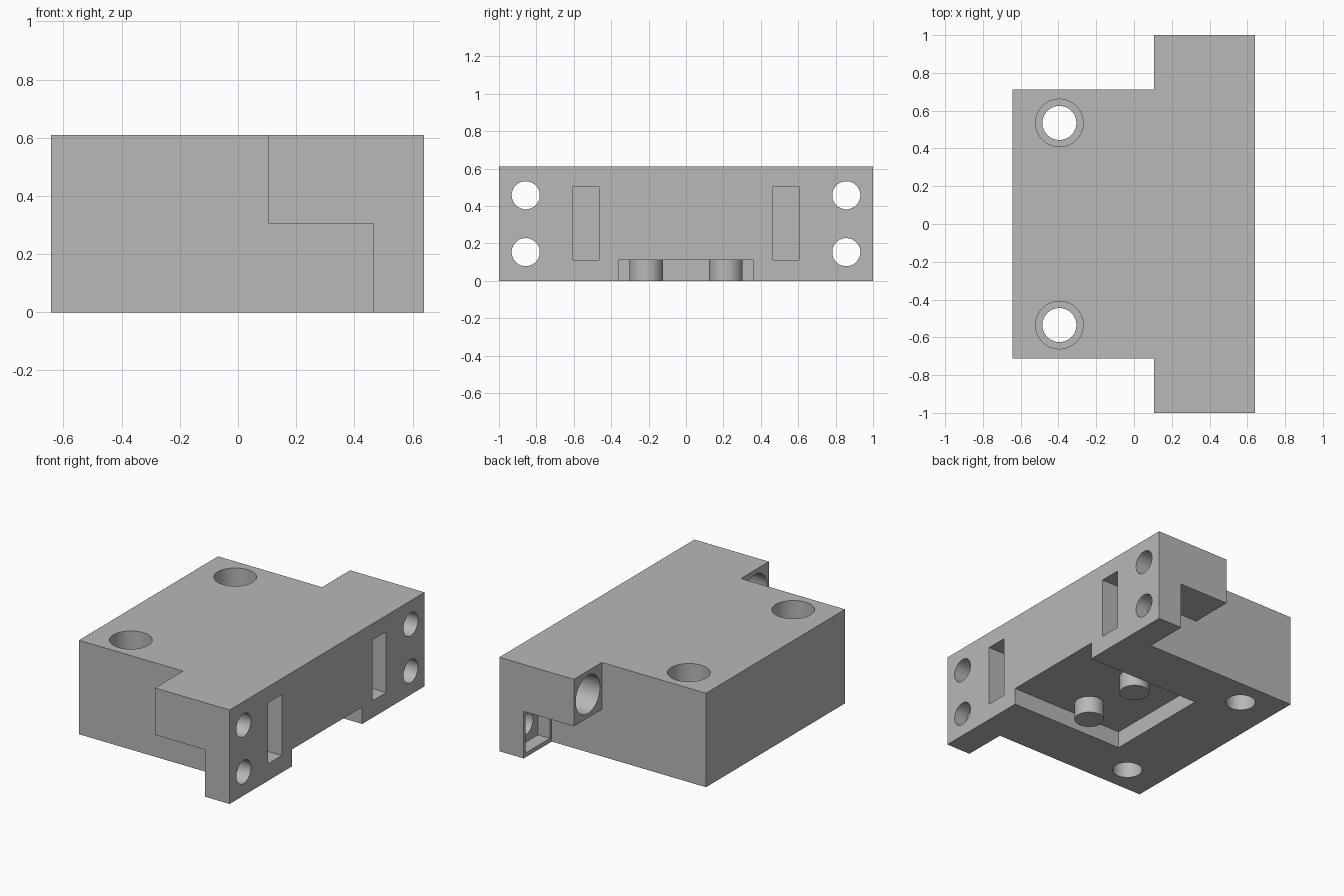
import bpy
import bmesh
from math import radians
from mathutils import Matrix, Vector

default_cube = bpy.data.objects.get("Cube")
if default_cube:
    bpy.data.objects.remove(default_cube, do_unlink=True)

grey = bpy.data.materials.new("plain_grey")
grey.use_nodes = True
colour = (0.48, 0.48, 0.48, 1)
grey.diffuse_color = colour
grey.node_tree.nodes["Principled BSDF"].inputs["Base Color"].default_value = colour


def finish(name, bm):
    bmesh.ops.recalc_face_normals(bm, faces=bm.faces)
    mesh = bpy.data.meshes.new(name)
    bm.to_mesh(mesh)
    bm.free()
    mesh.materials.append(grey)
    obj = bpy.data.objects.new(name, mesh)
    bpy.context.collection.objects.link(obj)
    return obj


def box(name, low, high):
    low, high = Vector(low), Vector(high)
    bm = bmesh.new()
    bmesh.ops.create_cube(bm, size=1, matrix=Matrix.Translation((low + high) / 2)
                          @ Matrix.Diagonal((*(high - low), 1)))
    return finish(name, bm)


def rod(name, start, end, radius):
    start, end = Vector(start), Vector(end)
    axis = end - start
    turn = axis.to_track_quat("Z", "Y").to_matrix().to_4x4()
    bm = bmesh.new()
    bmesh.ops.create_cone(bm, cap_ends=True, segments=64, radius1=radius, radius2=radius,
                          depth=axis.length, matrix=Matrix.Translation((start + end) / 2) @ turn)
    return finish(name, bm)


def side_prism(name, profile, y0, y1):
    bm = bmesh.new()
    face = bm.faces.new([bm.verts.new((x, y0, z)) for x, z in profile])
    out = bmesh.ops.extrude_face_region(bm, geom=[face])
    verts = [v for v in out["geom"] if isinstance(v, bmesh.types.BMVert)]
    bmesh.ops.translate(bm, verts=verts, vec=(0, y1 - y0, 0))
    return finish(name, bm)


# Main block, and the underside recess open to the flange face
block = box("mounting_block", (-0.643, -1, 0), (0.64, 1, 0.61))
cutters = [box("recess_cutter", (-0.18, -0.36, -0.1), (0.8, 0.36, 0.11))]

step = [(-0.8, -0.1), (0.465, -0.1), (0.465, 0.305), (0.105, 0.305), (0.105, 0.8), (-0.8, 0.8)]
for s in (-1, 1):
    hole_y, wing_y = s * 0.535, s * 0.857
    cutters += [
        # Stepped space behind each wing
        side_prism("wing_cutter", step, s * 0.713, s * 1.2),
        # Vertical bolt hole with counterbore
        rod("bolt_cutter", (-0.395, hole_y, -0.1), (-0.395, hole_y, 0.8), 0.09),
        rod("bolt_head_cutter", (-0.395, hole_y, 0.3), (-0.395, hole_y, 0.8), 0.126),
        # Upper wing hole with counterbore
        rod("upper_hole_cutter", (0, wing_y, 0.457), (0.8, wing_y, 0.457), 0.075),
        rod("upper_bore_cutter", (0, wing_y, 0.457), (0.4, wing_y, 0.457), 0.124),
        # Lower wing hole with square pocket
        rod("lower_hole_cutter", (0.3, wing_y, 0.153), (0.8, wing_y, 0.153), 0.075),
        box("pocket_cutter", (0.4, wing_y - 0.125, 0.028), (0.55, wing_y + 0.125, 0.278)),
        # Upright slot in the flange face
        box("slot_cutter", (0.3, hole_y - 0.07, 0.11), (0.8, hole_y + 0.07, 0.505)),
    ]

bpy.context.view_layer.objects.active = block
for cutter in cutters:
    cutter.hide_render = True
    cut = block.modifiers.new(cutter.name, "BOOLEAN")
    cut.operation = "DIFFERENCE"
    cut.solver = "EXACT"
    cut.object = cutter
    bpy.ops.object.modifier_apply(modifier=cut.name)
for cutter in cutters:
    bpy.data.objects.remove(cutter, do_unlink=True)

# Locating pegs in the recess
parts = [block]
for side, s in (("right", -1), ("left", 1)):
    parts.append(rod(side + "_peg", (0.175, s * 0.213, 0), (0.175, s * 0.213, 0.12), 0.09))

bpy.ops.object.select_all(action="DESELECT")
for part in parts:
    part.select_set(True)
bpy.ops.object.shade_smooth_by_angle(angle=radians(30))
